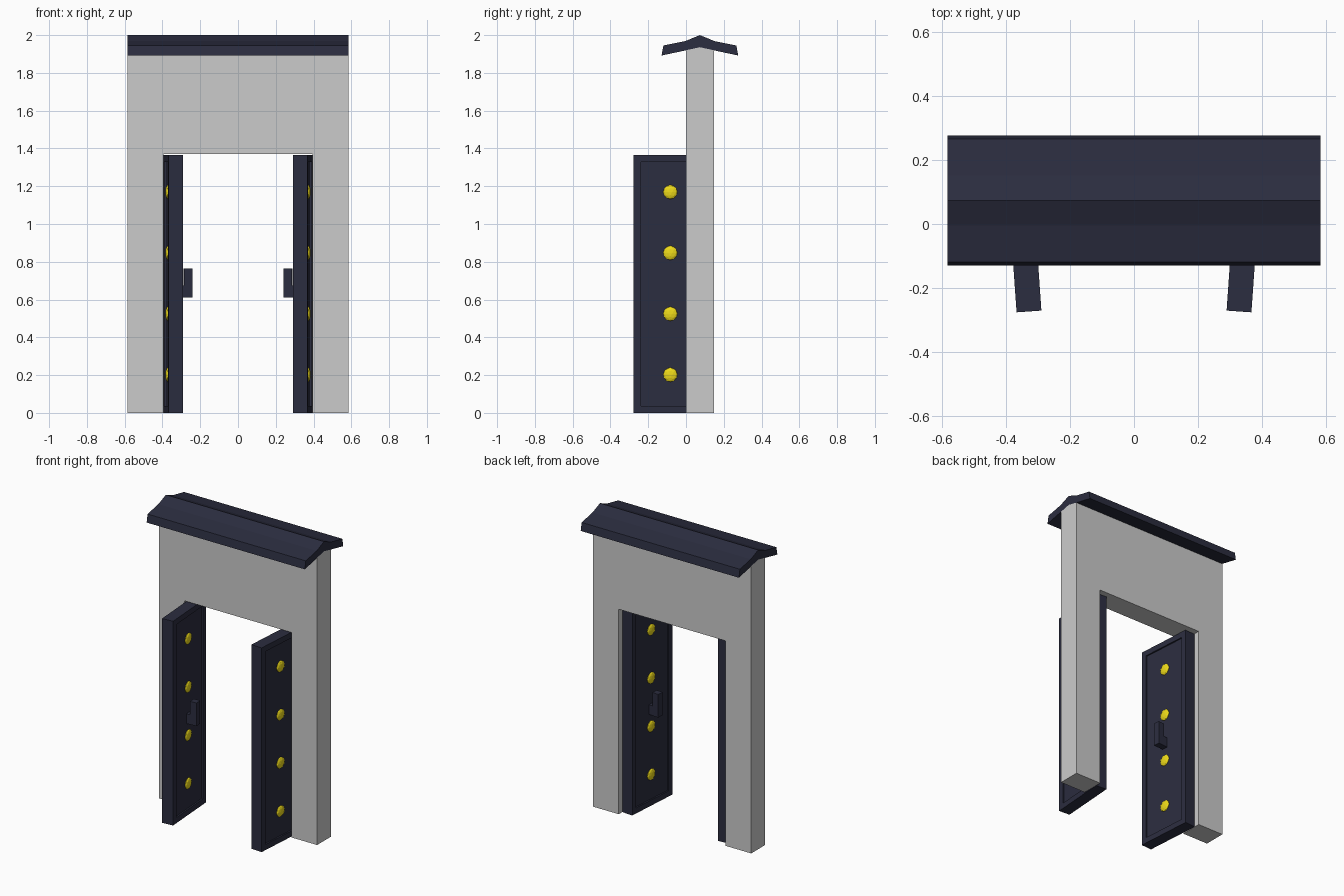
import bpy, bmesh, math
from mathutils import Matrix, Vector

if "Cube" in bpy.data.objects:
    bpy.data.objects.remove(bpy.data.objects["Cube"])


def material(name, rgb):
    m = bpy.data.materials.new(name)
    m.diffuse_color = (*rgb, 1)
    m.use_nodes = True
    m.node_tree.nodes["Principled BSDF"].inputs["Base Color"].default_value = m.diffuse_color
    return m


NAVY = material("dark_navy", (0.024, 0.026, 0.05))
GOLD = material("yellow", (0.85, 0.7, 0.01))


def finish(name, bm, mat=None, mirror=False):
    bmesh.ops.recalc_face_normals(bm, faces=bm.faces)
    me = bpy.data.meshes.new(name)
    bm.to_mesh(me)
    bm.free()
    ob = bpy.data.objects.new(name, me)
    bpy.context.collection.objects.link(ob)
    if mat:
        me.materials.append(mat)
    if mirror:
        ob.modifiers.new("mirror", 'MIRROR')
    return ob


def prism(bm, points, depth):
    """Closed outline of 3D points, extruded along the depth vector."""
    face = bm.faces.new([bm.verts.new(p) for p in points])
    ext = bmesh.ops.extrude_face_region(bm, geom=[face])["geom"]
    verts = [v for v in ext if isinstance(v, bmesh.types.BMVert)]
    bmesh.ops.translate(bm, verts=verts, vec=depth)


def box(bm, lo, hi):
    lo, hi = Vector(lo), Vector(hi)
    m = Matrix.Translation((lo + hi) / 2) @ Matrix.Diagonal((*(hi - lo), 1))
    return bmesh.ops.create_cube(bm, size=1, matrix=m)


HALF, MID = 0.585, 0.0735

# wall: gabled slab with a doorway cut out
bm = bmesh.new()
section = [(0, 0), (0.147, 0), (0.147, 1.92), (MID, 1.936), (0, 1.92)]
prism(bm, [(-HALF, y, z) for y, z in section], (2 * HALF, 0, 0))
wall = finish("gate_wall", bm)
bm = bmesh.new()
box(bm, (-0.395, -0.2, -0.2), (0.395, 0.4, 1.37))
cutter = finish("doorway_cutter", bm)
cutter.hide_render = True
cutter.hide_viewport = False
cutter.display_type = 'WIRE'
cut = wall.modifiers.new("doorway", 'BOOLEAN')
cut.operation, cut.solver, cut.object = 'DIFFERENCE', 'EXACT', cutter
bpy.context.view_layer.objects.active = wall
bpy.ops.object.modifier_apply(modifier=cut.name)
bpy.data.objects.remove(cutter)

# roof: curved gable profile, symmetrical about the ridge
side = [(0, 2.0), (0.078, 1.968), (0.193, 1.945), (0.203, 1.892)]
profile = [(MID + d, z) for d, z in side] + [(MID, 1.935)]
profile += [(MID - d, z) for d, z in side[:0:-1]]
bm = bmesh.new()
prism(bm, [(-HALF, y, z) for y, z in profile], (2 * HALF, 0, 0))
finish("roof", bm, NAVY)

# doors: built upright around their centre, swung open, then mirrored
T, W, H, RECESS = 0.039, 0.1935, 1.365, 0.01
SWING = Matrix.Translation((-0.3425, -0.081, 0)) @ Matrix.Rotation(math.radians(4), 4, 'Z')

bm = bmesh.new()
box(bm, (-T, -W, 0), (T, W, H))
bm.normal_update()
panels = [f for f in bm.faces if abs(f.normal.x) > 0.9]
bmesh.ops.inset_individual(bm, faces=panels, thickness=0.053)
for f in bmesh.ops.extrude_discrete_faces(bm, faces=panels)["faces"]:
    s = 1 if f.calc_center_median().x > 0 else -1
    bmesh.ops.translate(bm, verts=f.verts, vec=(-s * RECESS, 0, 0))
bm.transform(SWING)
finish("doors", bm, NAVY, True)

# door studs: flattened faceted balls on both faces
bm = bmesh.new()
for x in (-T + RECESS, T - RECESS):
    for i in range(4):
        m = Matrix.Translation((x, 0, 0.202 + 0.3225 * i)) @ Matrix.Diagonal((0.013, 0.038, 0.038, 1))
        bmesh.ops.create_icosphere(bm, subdivisions=2, radius=1, matrix=m)
bm.transform(SWING)
finish("door_studs", bm, GOLD, True)

# door handles: L-shaped, the foot fixed to the inner panel
bm = bmesh.new()
x0, x1, x2 = T - RECESS - 0.005, T + 0.017, T + 0.062
ell = [(x0, 0.61), (x2, 0.61), (x2, 0.765), (x1, 0.765), (x1, 0.675), (x0, 0.675)]
prism(bm, [(x, -0.021, z) for x, z in ell], (0, 0.042, 0))
bm.transform(SWING)
finish("door_handles", bm, NAVY, True)
